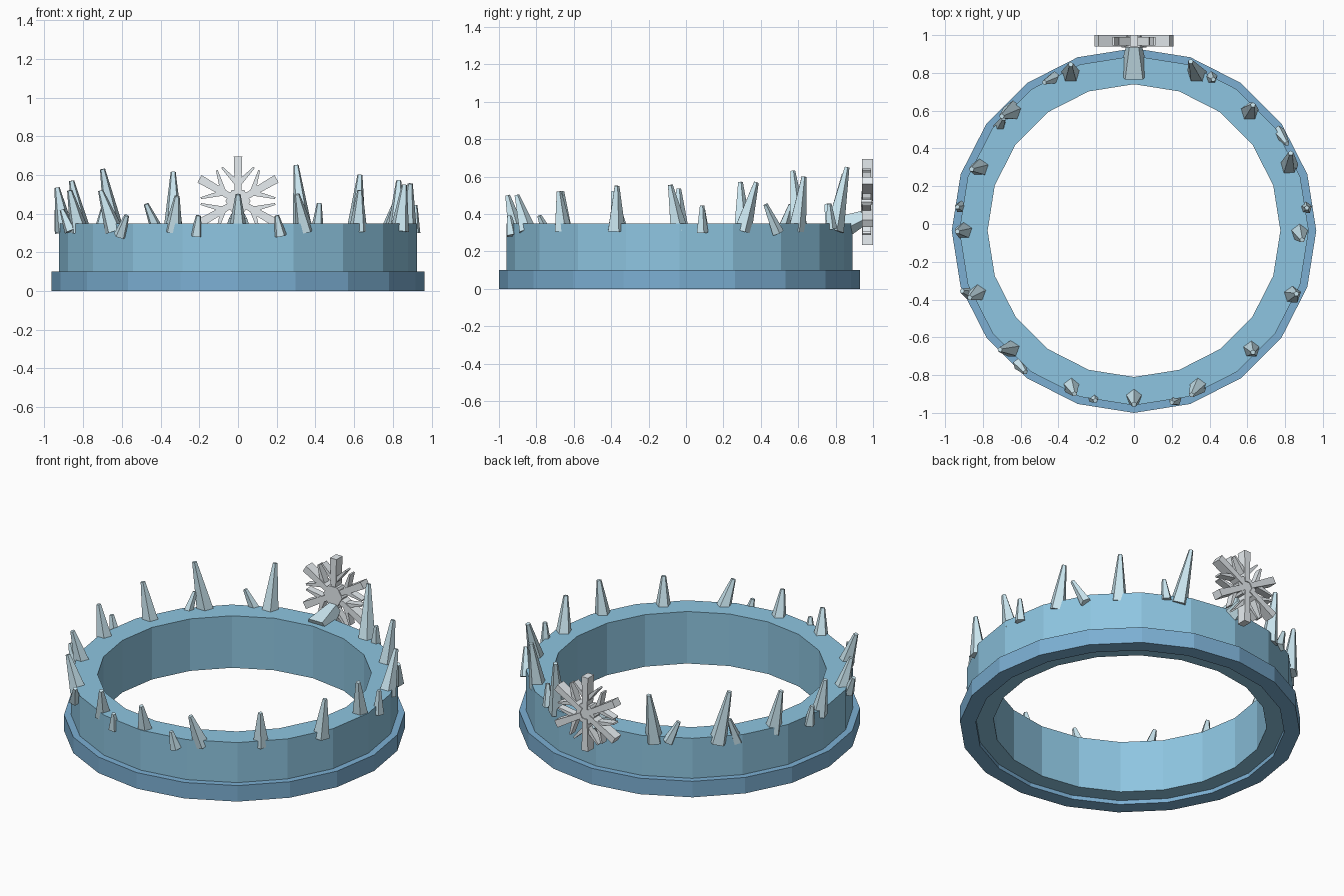
import bpy, bmesh
from math import sin, cos, pi, radians
from mathutils import Vector

if "Cube" in bpy.data.objects:
    bpy.data.objects.remove(bpy.data.objects["Cube"])

CY = -0.035          # ring centre in y


def material(name, rgb):
    m = bpy.data.materials.new(name)
    m.diffuse_color = (*rgb, 1)
    m.use_nodes = True
    m.node_tree.nodes["Principled BSDF"].inputs["Base Color"].default_value = m.diffuse_color
    return m


BAND = material("ice_blue", (0.27, 0.56, 0.75))
TRIM = material("deep_ice", (0.20, 0.43, 0.65))
ICE = material("pale_ice", (0.60, 0.80, 0.88))
SNOW = material("snow", (0.80, 0.85, 0.88))


def finish(bm, name, mat):
    bmesh.ops.recalc_face_normals(bm, faces=bm.faces)
    me = bpy.data.meshes.new(name)
    bm.to_mesh(me)
    bm.free()
    me.materials.append(mat)
    ob = bpy.data.objects.new(name, me)
    bpy.context.collection.objects.link(ob)
    return ob


def ring(name, r_in, r_out, z0, z1, mat, n=20):
    bm = bmesh.new()
    loops = []
    for i in range(n):
        a = 2 * pi * i / n
        loops.append([bm.verts.new((r * cos(a), CY + r * sin(a), z))
                      for r, z in ((r_in, z0), (r_out, z0), (r_out, z1), (r_in, z1))])
    for i in range(n):
        p, q = loops[i], loops[(i + 1) % n]
        for k in range(4):
            m = (k + 1) % 4
            bm.faces.new((p[k], q[k], q[m], p[m]))
    return finish(bm, name, mat)


def spike(name, base, tip, r0, r1, mat=ICE, sides=5):
    base, tip = Vector(base), Vector(tip)
    axis = tip - base
    bm = bmesh.new()
    bmesh.ops.create_cone(bm, cap_ends=True, segments=sides, radius1=r0,
                          radius2=r1, depth=axis.length)
    rot = Vector((0, 0, 1)).rotation_difference(axis).to_matrix()
    for v in bm.verts:
        v.co = rot @ v.co + (base + tip) / 2
    return finish(bm, name, mat)


def plate(bm, outline, y0, y1):
    # extrude an x/z outline between two y depths
    f = [bm.verts.new((x, y0, z)) for x, z in outline]
    b = [bm.verts.new((x, y1, z)) for x, z in outline]
    bm.faces.new(f)
    bm.faces.new(b[::-1])
    for i in range(len(f)):
        j = (i + 1) % len(f)
        bm.faces.new((f[i], f[j], b[j], b[i]))


# circlet and its thicker lower rim
ring("circlet_band", 0.775, 0.925, 0.025, 0.35, BAND)
ring("lower_rim", 0.875, 0.965, 0.0, 0.10, TRIM)

# large ice spikes: base x, y then tip x, y, z
large = [
    (0, -0.91, 0, -0.955, 0.50),
    (0.345, -0.85, 0.305, -0.905, 0.50), (-0.335, -0.85, -0.315, -0.90, 0.49),
    (0.62, -0.66, 0.63, -0.68, 0.52), (-0.64, -0.66, -0.71, -0.665, 0.52),
    (0.835, -0.375, 0.86, -0.37, 0.55), (-0.82, -0.36, -0.87, -0.39, 0.52),
    (0.875, -0.04, 0.89, -0.085, 0.555), (-0.895, -0.035, -0.935, -0.04, 0.535),
    (0.82, 0.30, 0.83, 0.375, 0.57), (-0.81, 0.30, -0.86, 0.29, 0.57),
    (0.61, 0.59, 0.63, 0.63, 0.60), (-0.64, 0.60, -0.70, 0.57, 0.63),
    (0.335, 0.79, 0.30, 0.86, 0.65), (-0.335, 0.79, -0.335, 0.845, 0.615),
]
for bx, by, tx, ty, tz in large:
    spike("large_spike", (bx, by, 0.31), (tx, ty, tz), 0.035 + 0.03 * tz, 0.014)

# small shards between them: base x, y, z then tip x, y, z
small = [
    (-0.215, -0.915, 0.285, -0.205, -0.935, 0.39), (0.22, -0.93, 0.285, 0.20, -0.945, 0.39),
    (-0.61, -0.74, 0.285, -0.575, -0.785, 0.39), (-0.865, -0.37, 0.31, -0.91, -0.355, 0.42),
    (-0.915, 0.09, 0.30, -0.935, 0.09, 0.42), (0.91, 0.085, 0.30, 0.915, 0.085, 0.445),
    (-0.715, 0.51, 0.30, -0.69, 0.56, 0.45), (-0.42, 0.775, 0.32, -0.475, 0.75, 0.45),
    (0.41, 0.775, 0.32, 0.42, 0.765, 0.455), (0.765, 0.49, 0.30, 0.81, 0.425, 0.45),
]
for s in small:
    spike("small_shard", s[:3], s[3:], 0.034, 0.013)

# bracket holding the snowflake
spike("snowflake_bracket", (0, 0.79, 0.315), (0, 0.95, 0.385), 0.08, 0.042)

# snowflake: hexagonal hub, six arms, pairs of thin barbs
bm = bmesh.new()
CZ = 0.465


def polar(a, along, across):
    return (along * cos(a) - across * sin(a), CZ + along * sin(a) + across * cos(a))


plate(bm, [polar(radians(60 * i), 0.065, 0) for i in range(6)], 0.935, 0.995)
for i in range(6):
    a = radians(30 + 60 * i)
    plate(bm, [polar(a, u, v) for u, v in
               ((0.03, -0.016), (0.23, -0.022), (0.23, 0.022), (0.03, 0.016))], 0.94, 1.0)
    for s in (-1, 1):
        plate(bm, [polar(a, u, s * v) for u, v in
                   ((0.075, 0.01), (0.115, 0.01), (0.178, 0.08), (0.170, 0.086))], 0.945, 0.99)
finish(bm, "snowflake", SNOW)
